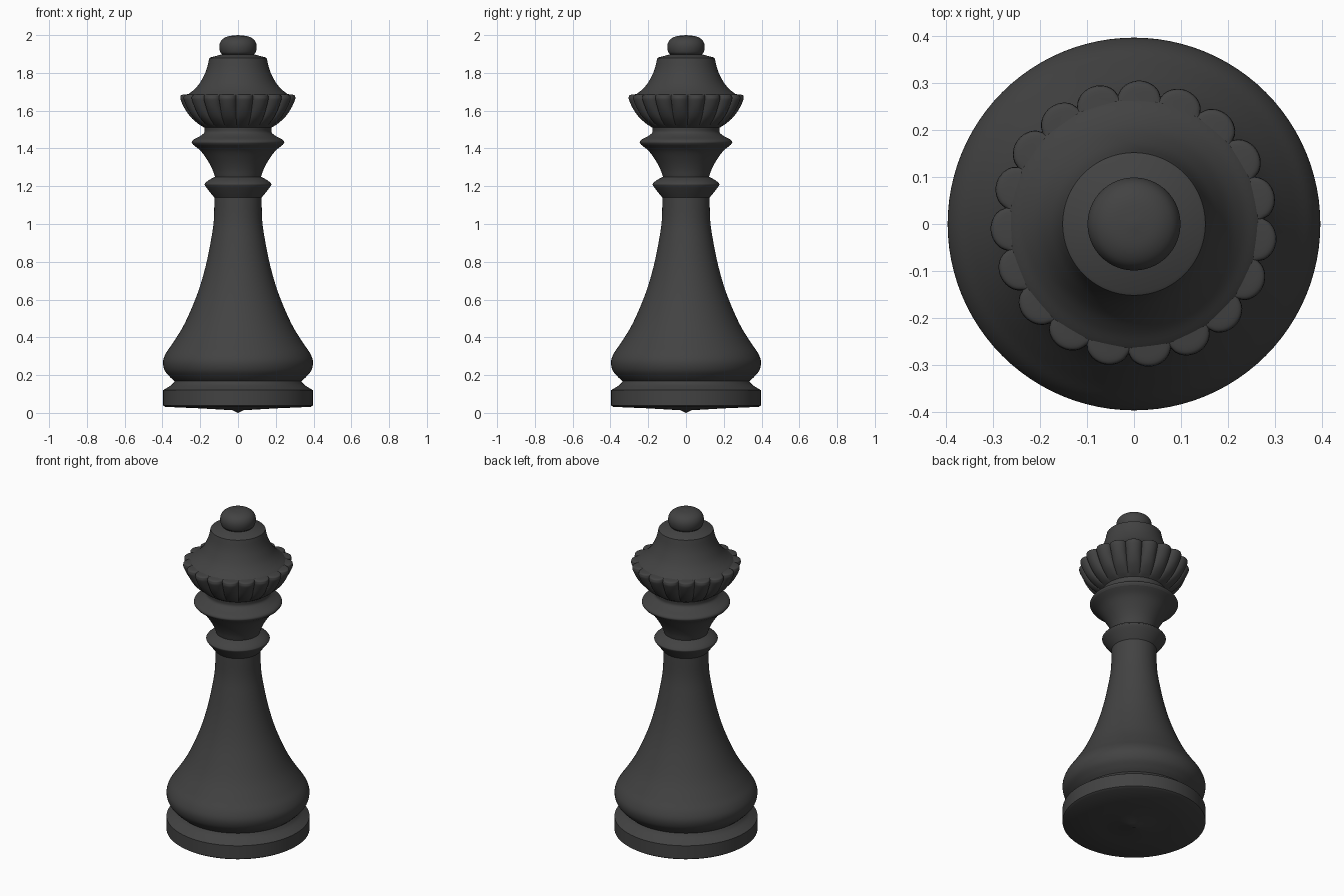
import bpy, bmesh, math
from mathutils import Vector

if "Cube" in bpy.data.objects:
    bpy.data.objects.remove(bpy.data.objects["Cube"])

PETALS = 19
charcoal = bpy.data.materials.new("charcoal")
charcoal.diffuse_color = (0.055, 0.055, 0.055, 1)
charcoal.use_nodes = True
charcoal.node_tree.nodes["Principled BSDF"].inputs["Base Color"].default_value = charcoal.diffuse_color


def smooth_path(points, steps):
    """Catmull-Rom curve through (radius, height) points."""
    p = [Vector(q) for q in points]
    p = [2 * p[0] - p[1]] + p + [2 * p[-1] - p[-2]]
    out = []
    for a, b, c, d in zip(p, p[1:], p[2:], p[3:]):
        for k in range(steps):
            t = k / steps
            out.append(0.5 * (2 * b + (c - a) * t + (2 * a - 5 * b + 4 * c - d) * t * t
                              + (3 * b - a - 3 * c + d) * t ** 3))
    return out + [p[-2]]


def lathe(name, points, steps=5, segments=96, bulge=None):
    """Turn a profile, listed bottom to top, around z."""
    path = smooth_path(points, steps) if steps else [Vector(q) for q in points]
    bm = bmesh.new()
    rings = []
    for i, (r, z) in enumerate(path):
        if r < 1e-4:
            rings.append([bm.verts.new((0, 0, z))] * segments)
            continue
        ring = []
        for s in range(segments):
            a = math.tau * s / segments
            rr = r + (bulge(a, i / (len(path) - 1)) if bulge else 0)
            ring.append(bm.verts.new((rr * math.cos(a), rr * math.sin(a), z)))
        rings.append(ring)
    for lo, hi in zip(rings, rings[1:]):
        for s in range(segments):
            n = (s + 1) % segments
            bm.faces.new(list(dict.fromkeys((lo[s], lo[n], hi[n], hi[s]))))
    mesh = bpy.data.meshes.new(name)
    bm.to_mesh(mesh)
    bm.free()
    mesh.materials.append(charcoal)
    obj = bpy.data.objects.new(name, mesh)
    bpy.context.collection.objects.link(obj)
    bpy.ops.object.select_all(action='DESELECT')
    obj.select_set(True)
    bpy.context.view_layer.objects.active = obj
    bpy.ops.object.shade_smooth_by_angle(angle=math.radians(35))
    return obj


# Foot: shallow cone underneath, straight rim, cove above
lathe("foot_disc", [(0, 0), (0.03, 0.014), (0.2, 0.024), (0.385, 0.032),
                    (0.397, 0.04), (0.397, 0.12)], steps=0)
lathe("foot_cove", [(0.397, 0.12), (0.375, 0.133), (0.35, 0.15), (0.335, 0.168)])

# Bell-shaped body running up into the neck
lathe("body", [(0.335, 0.168), (0.36, 0.19), (0.388, 0.225), (0.397, 0.27), (0.382, 0.315),
               (0.345, 0.37), (0.292, 0.455), (0.245, 0.555), (0.203, 0.665), (0.168, 0.79),
               (0.142, 0.92), (0.128, 1.02), (0.125, 1.14)])

# Lower collar
lathe("lower_collar", [(0.125, 1.14), (0.148, 1.168), (0.174, 1.203), (0.174, 1.215),
                       (0.155, 1.232), (0.122, 1.25)], steps=4)

# Flared neck and upper collar
lathe("upper_neck", [(0.122, 1.25), (0.136, 1.29), (0.16, 1.335), (0.196, 1.385),
                     (0.238, 1.42)])
lathe("upper_collar", [(0.238, 1.42), (0.245, 1.433), (0.235, 1.447), (0.2, 1.466),
                       (0.178, 1.485), (0.178, 1.51)])


# Fluted cup: rounded petals with narrow grooves that fade at the bottom
def petal(a, t):
    u = (a - math.radians(97)) * PETALS / math.tau % 1
    fade = min(1, t * 2.2) * (1 if t < 0.85 else 1 - (t - 0.85) * 2.5)
    return 0.034 * fade * (abs(math.sin(math.pi * u)) ** 0.5 - 1)


lathe("fluted_cup", [(0.178, 1.51), (0.21, 1.53), (0.25, 1.565), (0.282, 1.61), (0.303, 1.655),
                     (0.305, 1.672), (0.298, 1.683), (0.262, 1.688)],
      segments=PETALS * 16, bulge=petal)

# Crown cone with a flat top
lathe("crown", [(0.278, 1.672), (0.262, 1.688), (0.232, 1.712), (0.203, 1.745), (0.178, 1.79),
                (0.163, 1.83), (0.152, 1.878)])
lathe("crown_top", [(0.152, 1.878), (0.145, 1.882), (0.085, 1.898)], steps=0)

# Finial ball
lathe("finial", [(0.08, 1.896), (0.093, 1.908), (0.099, 1.935), (0.095, 1.96), (0.08, 1.98),
                 (0.05, 1.994), (0, 2.0)], steps=4)
